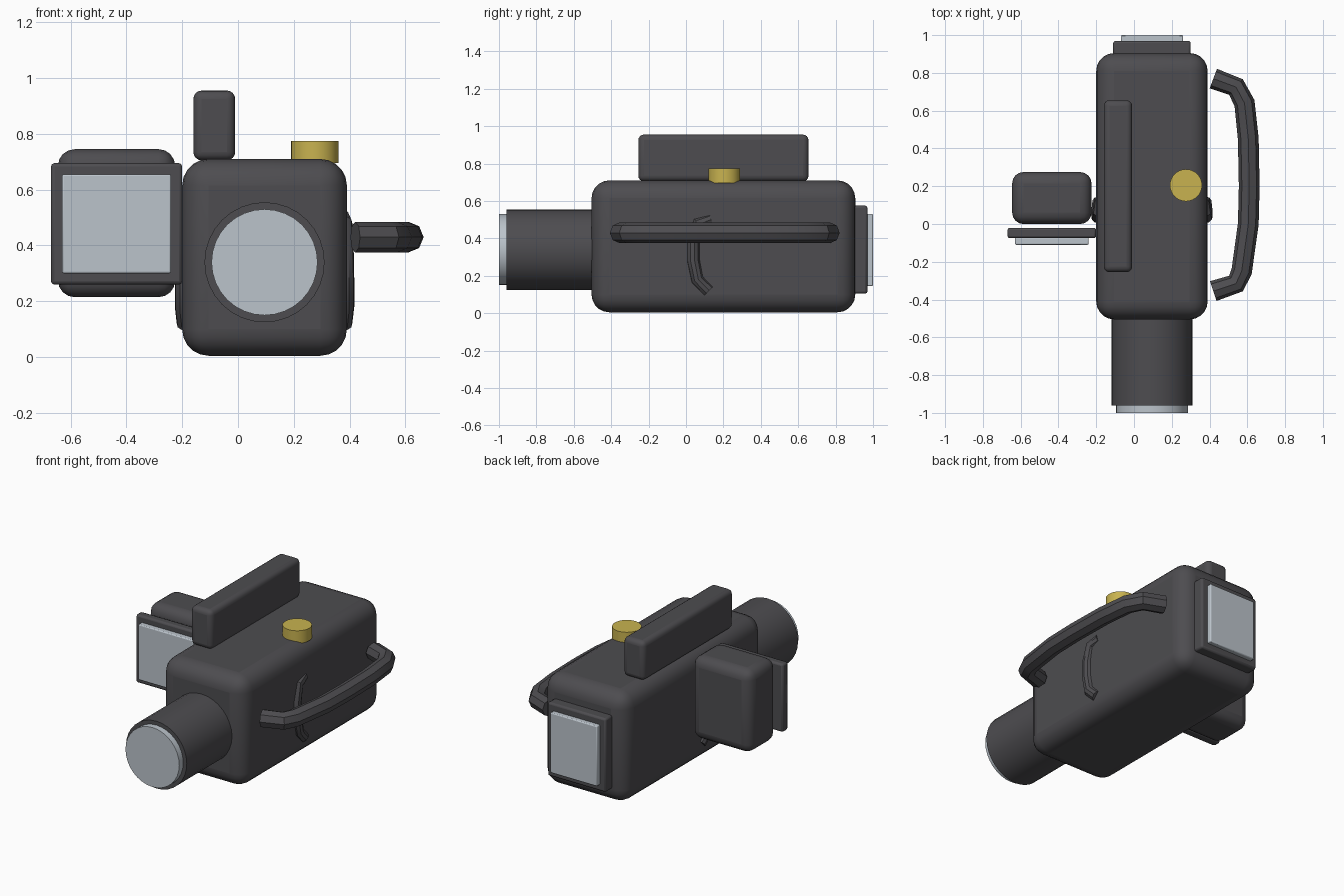
import bpy, math
from mathutils import Vector

cube = bpy.data.objects.get("Cube")
if cube:
    bpy.data.objects.remove(cube, do_unlink=True)


def material(name, rgb):
    m = bpy.data.materials.new(name)
    m.use_nodes = True
    m.diffuse_color = (*rgb, 1)
    m.node_tree.nodes["Principled BSDF"].inputs["Base Color"].default_value = (*rgb, 1)
    return m


DARK = material("charcoal", (0.075, 0.073, 0.08))
GLASS = material("pale_glass", (0.50, 0.55, 0.60))
GOLD = material("gold", (0.58, 0.45, 0.08))


def finish(obj, name, mat, bevel=0, segments=4):
    obj.name = name
    obj.data.materials.append(mat)
    if bevel:
        mod = obj.modifiers.new("rounded_edges", "BEVEL")
        mod.width, mod.segments = bevel, segments
        mod.limit_method = "ANGLE"
    bpy.ops.object.select_all(action="DESELECT")
    obj.select_set(True)
    bpy.context.view_layer.objects.active = obj
    bpy.ops.object.shade_smooth_by_angle(angle=math.radians(35))
    return obj


def box(name, x, y, z, mat, bevel, segments=4):
    """Box between the (low, high) limits on each axis."""
    bpy.ops.mesh.primitive_cube_add(size=1)
    obj = bpy.context.object
    lo, hi = Vector((x[0], y[0], z[0])), Vector((x[1], y[1], z[1]))
    for v in obj.data.vertices:
        v.co = Vector(v.co[i] * (hi - lo)[i] for i in range(3))
    obj.location = (lo + hi) / 2
    return finish(obj, name, mat, bevel, segments)


def disc(name, centre, radius, depth, mat, forward=False):
    bpy.ops.mesh.primitive_cylinder_add(vertices=32, radius=radius, depth=depth, location=centre)
    obj = bpy.context.object
    if forward:
        obj.rotation_euler.x = math.pi / 2
    return finish(obj, name, mat)


def tube(name, points, radius, resolution, mat):
    """Round bar along a path, capped and turned into a mesh."""
    curve = bpy.data.curves.new(name, "CURVE")
    curve.dimensions = "3D"
    curve.bevel_depth, curve.bevel_resolution = radius, resolution
    curve.use_fill_caps = True
    spline = curve.splines.new("POLY")
    spline.points.add(len(points) - 1)
    for p, co in zip(spline.points, points):
        p.co = (*co, 1)
    obj = bpy.data.objects.new(name, curve)
    bpy.context.collection.objects.link(obj)
    bpy.ops.object.select_all(action="DESELECT")
    obj.select_set(True)
    bpy.context.view_layer.objects.active = obj
    bpy.ops.object.convert(target="MESH")
    return finish(bpy.context.object, name, mat)


MID = 0.095  # centre line of the body

# Body and top bar
box("body", (-0.2, 0.39), (-0.505, 0.905), (0.005, 0.71), DARK, 0.095, 5)
box("top_bar", (-0.16, -0.01), (-0.255, 0.655), (0.705, 0.955), DARK, 0.03)

# Lens
disc("lens_barrel", (MID, -0.72, 0.34), 0.215, 0.48, DARK, True)
disc("lens_glass", (MID, -0.97, 0.34), 0.19, 0.06, GLASS, True)

# Button on top
disc("top_button", (0.275, 0.205, 0.735), 0.085, 0.08, GOLD)

# Rear panel
box("rear_frame", (-0.11, 0.3), (0.89, 0.97), (0.105, 0.575), DARK, 0.012, 2)
box("rear_glass", (-0.07, 0.26), (0.96, 1.0), (0.145, 0.53), GLASS, 0.006, 2)

# Side box and screen
box("side_box", (-0.645, -0.225), (0, 0.275), (0.215, 0.745), DARK, 0.06)
box("screen_frame", (-0.67, -0.2), (-0.075, -0.02), (0.26, 0.695), DARK, 0.012, 2)
box("screen_glass", (-0.63, -0.24), (-0.11, -0.07), (0.3, 0.655), GLASS, 0.006, 2)

# Side handle
path = [(0.42, 0.77), (0.54, 0.725), (0.585, 0.64), (0.605, 0.45), (0.61, 0.2),
        (0.605, 0), (0.57, -0.25), (0.54, -0.315), (0.42, -0.355)]
tube("handle", [(x, y, 0.43) for x, y in path], 0.055, 2, DARK)

# Curved trim on both flanks, mostly sunk into the body
arc = [(0.27, 0.13, 0.5), (0.28, 0.065, 0.48), (0.285, 0.04, 0.38),
       (0.287, 0.04, 0.28), (0.287, 0.06, 0.18), (0.28, 0.12, 0.12)]
for side, sign in (("left", 1), ("right", -1)):
    tube(side + "_trim", [(MID + sign * x, y, z) for x, y, z in arc], 0.035, 3, DARK)
